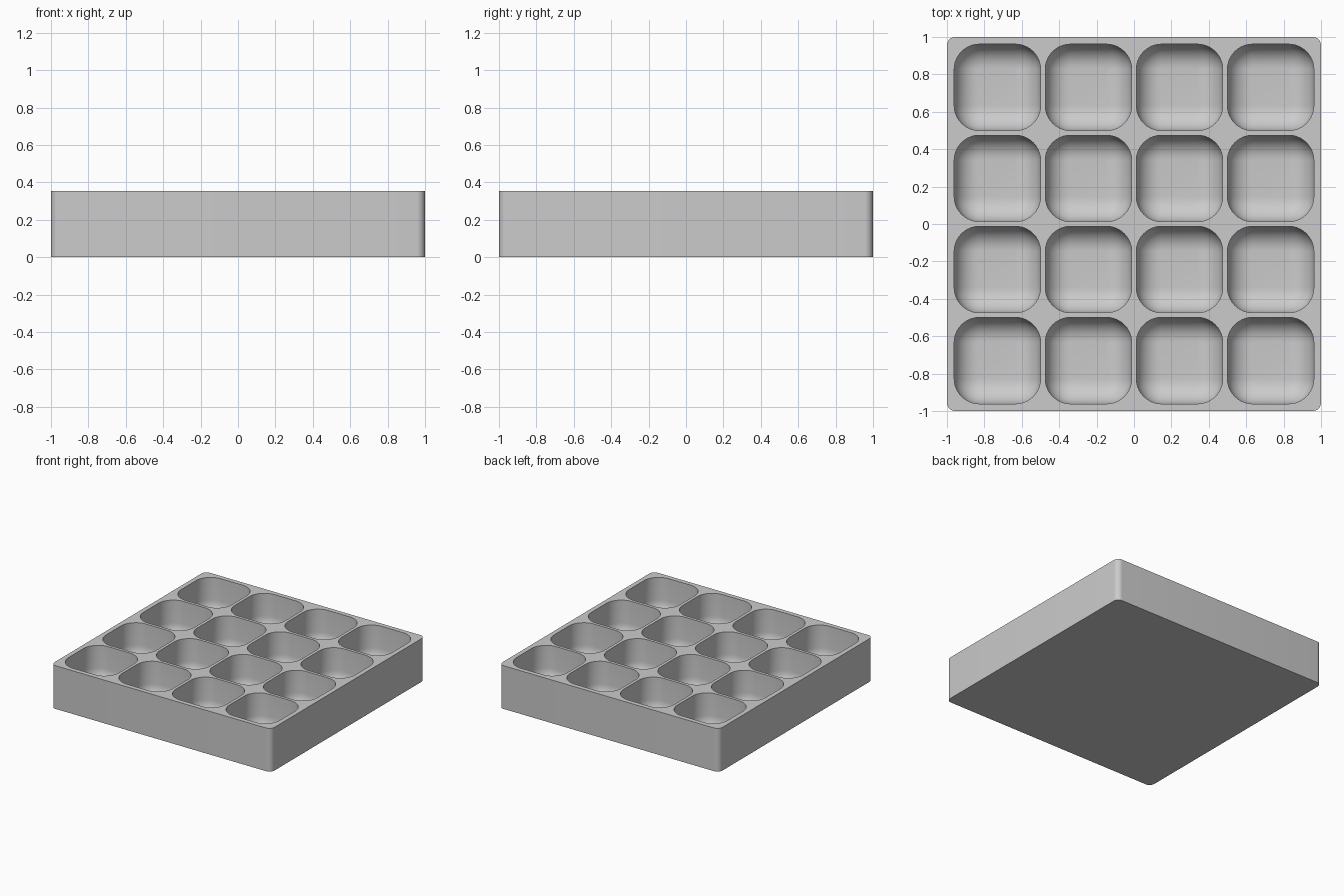
import bpy, bmesh
from math import sin, cos, pi, radians

cube = bpy.data.objects.get("Cube")
if cube:
    bpy.data.objects.remove(cube, do_unlink=True)

HEIGHT, FLOOR = 0.355, 0.04
PITCH, POCKET_HALF = 0.487, 0.231
POCKET_RADIUS, FILLET = 0.135, 0.13
STEPS = 10

bm = bmesh.new()


def ring(cx, cy, half, radius, z):
    """Closed loop of vertices along a rounded square."""
    verts = []
    for quarter in range(4):
        start = quarter * pi / 2
        sx = 1 if quarter in (0, 3) else -1
        sy = 1 if quarter in (0, 1) else -1
        for i in range(STEPS + 1):
            a = start + i / STEPS * pi / 2
            verts.append(bm.verts.new((cx + sx * (half - radius) + radius * cos(a),
                                       cy + sy * (half - radius) + radius * sin(a), z)))
    return verts


def bridge(a, b):
    n = len(a)
    for i in range(n):
        j = (i + 1) % n
        bm.faces.new((a[i], a[j], b[j], b[i]))


def loop_edges(loop):
    return [bm.edges.get((v, loop[i - 1])) for i, v in enumerate(loop)]


# Outer block: bottom and rounded sides
base = ring(0, 0, 1, 0.045, 0)
rim = ring(0, 0, 1, 0.045, HEIGHT)
bm.faces.new(base[::-1])
bridge(base, rim)
top_edges = loop_edges(rim)

# Sixteen pockets: straight walls, then a rounded fillet into a flat floor
for row in range(4):
    for col in range(4):
        cx, cy = (col - 1.5) * PITCH, (row - 1.5) * PITCH
        upper = ring(cx, cy, POCKET_HALF, POCKET_RADIUS, HEIGHT)
        mouth = upper
        for i in range(STEPS + 1):
            a = i / STEPS * pi / 2
            inset = FILLET * (1 - cos(a))
            lower = ring(cx, cy, POCKET_HALF - inset, POCKET_RADIUS - inset,
                         FLOOR + FILLET * (1 - sin(a)))
            bridge(upper, lower)
            upper = lower
        bm.faces.new(upper)
        top_edges += loop_edges(mouth)

# Flat top between the pocket mouths
bmesh.ops.triangle_fill(bm, edges=top_edges, use_beauty=True, normal=(0, 0, 1))
bmesh.ops.recalc_face_normals(bm, faces=bm.faces)

mesh = bpy.data.meshes.new("compartment_tray")
bm.to_mesh(mesh)
bm.free()
tray = bpy.data.objects.new("compartment_tray", mesh)
bpy.context.collection.objects.link(tray)

# Plain grey finish
grey = bpy.data.materials.new("plain_grey")
grey.use_nodes = True
colour = (0.6, 0.6, 0.6, 1)
grey.diffuse_color = colour
grey.node_tree.nodes["Principled BSDF"].inputs["Base Color"].default_value = colour
mesh.materials.append(grey)

bpy.ops.object.select_all(action="DESELECT")
tray.select_set(True)
bpy.context.view_layer.objects.active = tray
bpy.ops.object.shade_smooth_by_angle(angle=radians(30))
